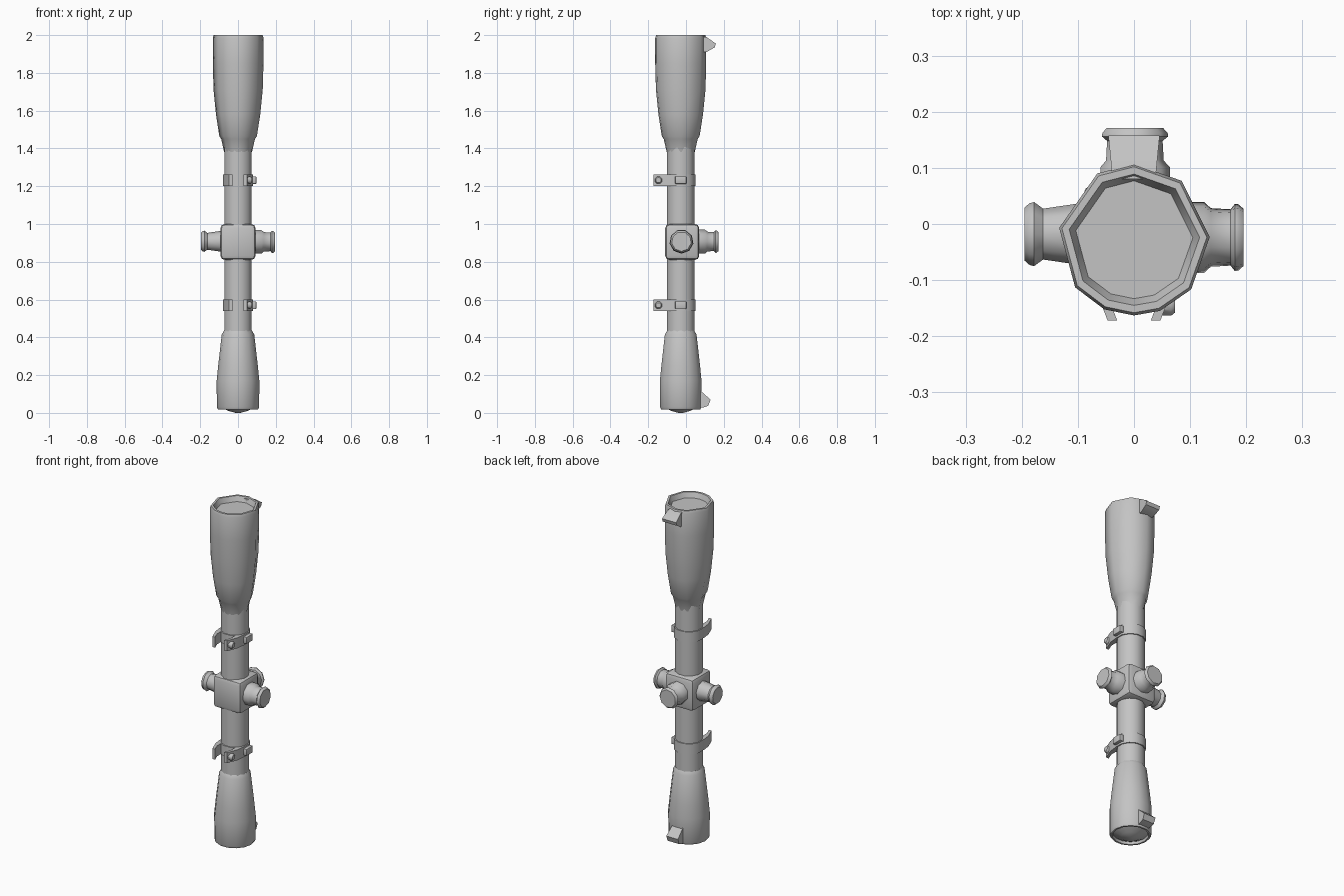
import bpy, bmesh, math
from mathutils import Matrix, Vector

if "Cube" in bpy.data.objects:
    bpy.data.objects.remove(bpy.data.objects["Cube"])

grey = bpy.data.materials.new("plain grey")
grey.diffuse_color = (0.55, 0.55, 0.55, 1)
grey.use_nodes = True
grey.node_tree.nodes["Principled BSDF"].inputs["Base Color"].default_value = (0.55, 0.55, 0.55, 1)

AXIS = Vector((0, -0.028, 0))
TURRET = Vector((0, -0.024, 0.907))


def finish(name, bm, sharp=30):
    bmesh.ops.recalc_face_normals(bm, faces=bm.faces)
    mesh = bpy.data.meshes.new(name)
    bm.to_mesh(mesh)
    bm.free()
    mesh.materials.append(grey)
    for p in mesh.polygons:
        p.use_smooth = True
    mesh.set_sharp_from_angle(angle=math.radians(sharp))
    obj = bpy.data.objects.new(name, mesh)
    bpy.context.collection.objects.link(obj)
    return obj


def even(n, start=0):
    return [start + 360 * i / n for i in range(n)]


def lathe(name, profile, angles, matrix, sharp):
    """Sweep (radius, height) points around the local z axis, capping both ends."""
    bm = bmesh.new()
    rings = []
    for r, h in profile:
        rings.append([bm.verts.new((r * math.cos(math.radians(a)), r * math.sin(math.radians(a)), h))
                      for a in angles])
    n = len(angles)
    for low, high in zip(rings, rings[1:]):
        for i in range(n):
            j = (i + 1) % n
            bm.faces.new((low[i], low[j], high[j], high[i]))
    bm.faces.new(rings[0])
    bm.faces.new(rings[-1])
    bm.transform(matrix)
    return finish(name, bm, sharp)


def prism(name, outline, depth, place, sharp=30):
    """Extrude a 2D outline; place(a, b, t) maps it into space, t being -1 or 1 times depth."""
    bm = bmesh.new()
    ends = [[bm.verts.new(place(a, b, t)) for a, b in outline] for t in (-depth, depth)]
    n = len(outline)
    for i in range(n):
        j = (i + 1) % n
        bm.faces.new((ends[0][i], ends[0][j], ends[1][j], ends[1][i]))
    bm.faces.new(ends[0])
    bm.faces.new(ends[1])
    return finish(name, bm, sharp)


def box(name, centre, size, bevel=0):
    bm = bmesh.new()
    bmesh.ops.create_cube(bm, size=1, matrix=Matrix.Translation(centre) @ Matrix.Diagonal((*size, 1)))
    if bevel:
        bmesh.ops.bevel(bm, geom=bm.edges[:], offset=bevel, segments=2, profile=0.5, affect='EDGES')
    return finish(name, bm, 40)


upright = Matrix.Translation(AXIS)

# Wide front bell with an uneven faceted rim and a recessed lens
bell_angles = [2, 51, 90, 119, 171, 219, 247, 270, 290, 319]
lathe("objective_bell",
      [(0.074, 1.38), (0.09, 1.45), (0.1, 1.465), (0.118, 1.58), (0.131, 1.71), (0.135, 1.85),
       (0.135, 1.985), (0.13, 2.0), (0.117, 2.0), (0.105, 1.97)],
      bell_angles, upright, 55)

# Main tube
lathe("main_tube", [(0.075, 0.4), (0.075, 1.42)], even(12, 15), upright, 40)

# Eyepiece with a shallow recess and domed lens
lathe("eyepiece",
      [(0.092, 0.035), (0.096, 0.018), (0.106, 0.018), (0.112, 0.03), (0.113, 0.17), (0.105, 0.25),
       (0.086, 0.415), (0.074, 0.435)],
      even(14), upright, 45)
lathe("eyepiece_lens", [(0.012, 0.0), (0.05, 0.01), (0.094, 0.033)], even(14), upright, 45)

# Flared tabs at the back of both caps
def flared(a, b, t):
    return (t * (0.85 + 0.15 * (a - 0.08) / 0.07), a, b)

prism("objective_tab", [(0.08, 1.993), (0.108, 1.99), (0.158, 1.955), (0.152, 1.935), (0.108, 1.91), (0.08, 1.91)],
      0.045, flared)
prism("eyepiece_tab", [(0.06, 0.13), (0.085, 0.11), (0.13, 0.07), (0.118, 0.038), (0.09, 0.028), (0.06, 0.028)],
      0.04, flared)

# Turret housing
box("turret_block", (0, -0.02, 0.905), (0.185, 0.18, 0.19), 0.022)

# Adjustment knobs: two stepped, one tapered
stepped = [(0.064, 0.06), (0.064, 0.125), (0.053, 0.137), (0.051, 0.172), (0.061, 0.18), (0.06, 0.186), (0.052, 0.195)]
tapered = [(0.06, 0.06), (0.056, 0.095), (0.046, 0.162), (0.058, 0.178), (0.056, 0.186), (0.048, 0.195)]
to_left = Matrix.Rotation(math.radians(90), 4, 'Y')
to_right = Matrix.Rotation(math.radians(-90), 4, 'Y')
to_back = Matrix.Rotation(math.radians(-90), 4, 'X')
hub = Matrix.Translation(TURRET)
lathe("left_knob", stepped, even(9), hub @ to_left, 42)
lathe("right_knob", tapered, even(9), Matrix.Translation((0, 0.006, 0)) @ hub @ to_right, 42)
lathe("back_knob", stepped, even(9), hub @ to_back, 42)

# Mount rings: band, two hooked feet, clamp block and screw
for place, z in (("lower", 0.57), ("upper", 1.232)):
    ring = Matrix.Translation(AXIS + Vector((0, 0, z)))
    lathe(place + "_ring_band", [(0.081, -0.031), (0.081, 0.031)], even(12, 15), ring, 40)
    for side, s in (("left", 1), ("right", -1)):
        prism(f"{place}_ring_{side}_foot",
              [(0.079, -0.05), (0.072, -0.108), (0.047, -0.172), (0.03, -0.172), (0.046, -0.13), (0.046, -0.08)],
              0.031, lambda a, b, t: (s * a, b, z + t))
    box(place + "_ring_clamp", (0.082, -0.028, z), (0.03, 0.06, 0.04), 0.004)
    screw = Matrix.Translation((0, -0.145, z)) @ to_left
    lathe(place + "_ring_screw", [(0.02, 0.04), (0.02, 0.066), (0.014, 0.073)], even(8, 22.5), screw, 40)
